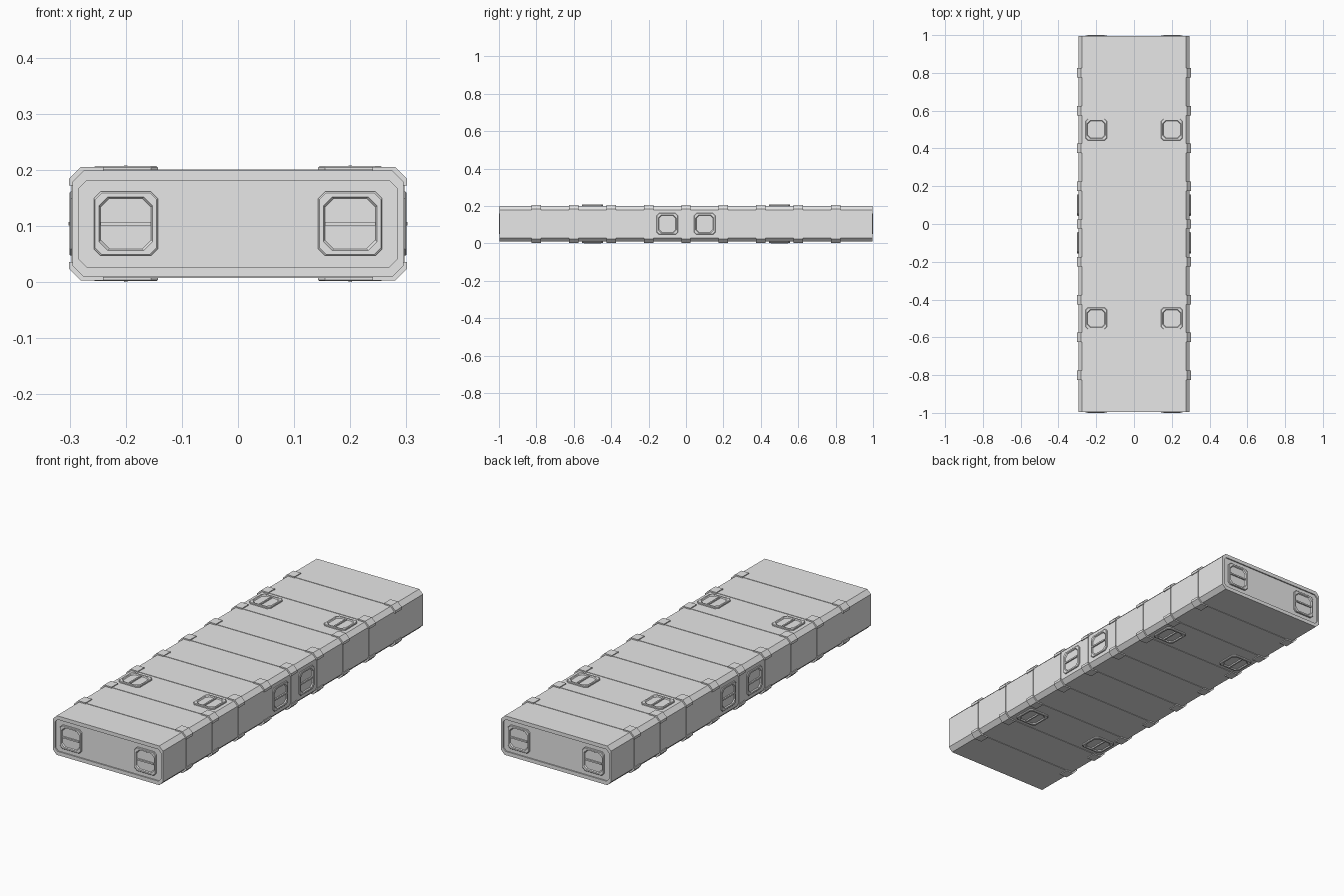
import bpy
import bmesh
from mathutils import Matrix, Vector

if "Cube" in bpy.data.objects:
    bpy.data.objects.remove(bpy.data.objects["Cube"], do_unlink=True)

MID_Z = 0.104           # height of the centre line
HALF_X, HALF_Z, HALF_Y = 0.295, 0.095, 0.996
RIBS = [i * 0.2 for i in range(-4, 5)]

grey = bpy.data.materials.new("light grey metal")
grey.use_nodes = True
grey.diffuse_color = (0.8, 0.8, 0.8, 1)
grey.node_tree.nodes["Principled BSDF"].inputs["Base Color"].default_value = grey.diffuse_color


def octagon(a, b, cut):
    """Rectangle of half sizes a, b with chamfered corners."""
    return [(a, b - cut), (a - cut, b), (cut - a, b), (-a, b - cut),
            (-a, cut - b), (cut - a, -b), (a - cut, -b), (a, cut - b)]


def loft(bm, rings):
    """Skin a list of equal rings and cap both ends."""
    loops = [[bm.verts.new(p) for p in ring] for ring in rings]
    for lower, upper in zip(loops, loops[1:]):
        for i in range(len(lower)):
            j = (i + 1) % len(lower)
            bm.faces.new((lower[i], lower[j], upper[j], upper[i]))
    bm.faces.new(loops[0])
    bm.faces.new(loops[-1])


def finish(name, bm, matrix=Matrix.Translation((0, 0, MID_Z))):
    bmesh.ops.recalc_face_normals(bm, faces=bm.faces)
    mesh = bpy.data.meshes.new(name)
    bm.to_mesh(mesh)
    bm.free()
    mesh.materials.append(grey)
    obj = bpy.data.objects.new(name, mesh)
    obj.matrix_world = matrix
    bpy.context.collection.objects.link(obj)
    return obj


def along_y(points, y):
    return [(x, y, z) for x, z in points]


# Long body with a shallow recess in each end
outer = octagon(HALF_X, HALF_Z, 0.02)
inner = octagon(HALF_X - 0.011, HALF_Z - 0.018, 0.014)
bm = bmesh.new()
loft(bm, [along_y(inner, 0.006 - HALF_Y), along_y(inner, -HALF_Y),
          along_y(outer, -HALF_Y), along_y(outer, HALF_Y),
          along_y(inner, HALF_Y), along_y(inner, HALF_Y - 0.006)])
finish("body", bm)

# Low bands wrapped around the body
band = octagon(HALF_X + 0.002, HALF_Z + 0.002, 0.02)
bm = bmesh.new()
for y in RIBS:
    loft(bm, [along_y(band, y - 0.02), along_y(band, y + 0.02)])
finish("bands", bm)

# Raised corner brackets over each band
corner = [(0.24, 0.101), (0.28, 0.101), (0.301, 0.08),
          (0.301, 0.068), (0.285, 0.068), (0.24, 0.085)]
bm = bmesh.new()
for y in RIBS:
    for sx in (-1, 1):
        for sz in (-1, 1):
            shape = [(sx * x, sz * z) for x, z in corner]
            loft(bm, [along_y(shape, y - 0.025), along_y(shape, y + 0.025)])
finish("corner_brackets", bm)


def hatch(name, place, normal, bar):
    """Framed square plate with a sunk middle and a grip bar."""
    top = 0.0075
    steps = [(0.057, -0.008, 0.012), (0.057, top - 0.002, 0.012), (0.055, top, 0.012),
             (0.048, top, 0.016), (0.045, top - 0.005, 0.016)]
    bm = bmesh.new()
    loft(bm, [[(u, v, h) for u, v in octagon(s, s, c)] for s, h, c in steps])
    size = Matrix.Diagonal((0.09, 0.007, 0.008, 1))
    bmesh.ops.create_cube(bm, size=1, matrix=Matrix.Translation((0, 0, top - 0.0025)) @ size)
    n, u = Vector(normal), Vector(bar)
    turn = Matrix((u, n.cross(u), n)).transposed().to_4x4()
    finish(name, bm, Matrix.Translation(Vector(place) + Vector((0, 0, MID_Z))) @ turn)


# Hatches on top, bottom, ends and sides
for s, fb in ((-1, "front"), (1, "back")):
    for sx, lr in ((-1, "right"), (1, "left")):
        hatch(f"top_hatch_{fb}_{lr}", (sx * 0.2, s * 0.5, HALF_Z), (0, 0, 1), (0, 1, 0))
        hatch(f"bottom_hatch_{fb}_{lr}", (sx * 0.2, s * 0.5, -HALF_Z), (0, 0, -1), (0, 1, 0))
        hatch(f"end_hatch_{fb}_{lr}", (sx * 0.2, s * (HALF_Y - 0.005), 0), (0, s, 0), (1, 0, 0))
        hatch(f"side_hatch_{fb}_{lr}", (sx * (HALF_X - 0.002), s * 0.1, 0), (sx, 0, 0), (0, 1, 0))
